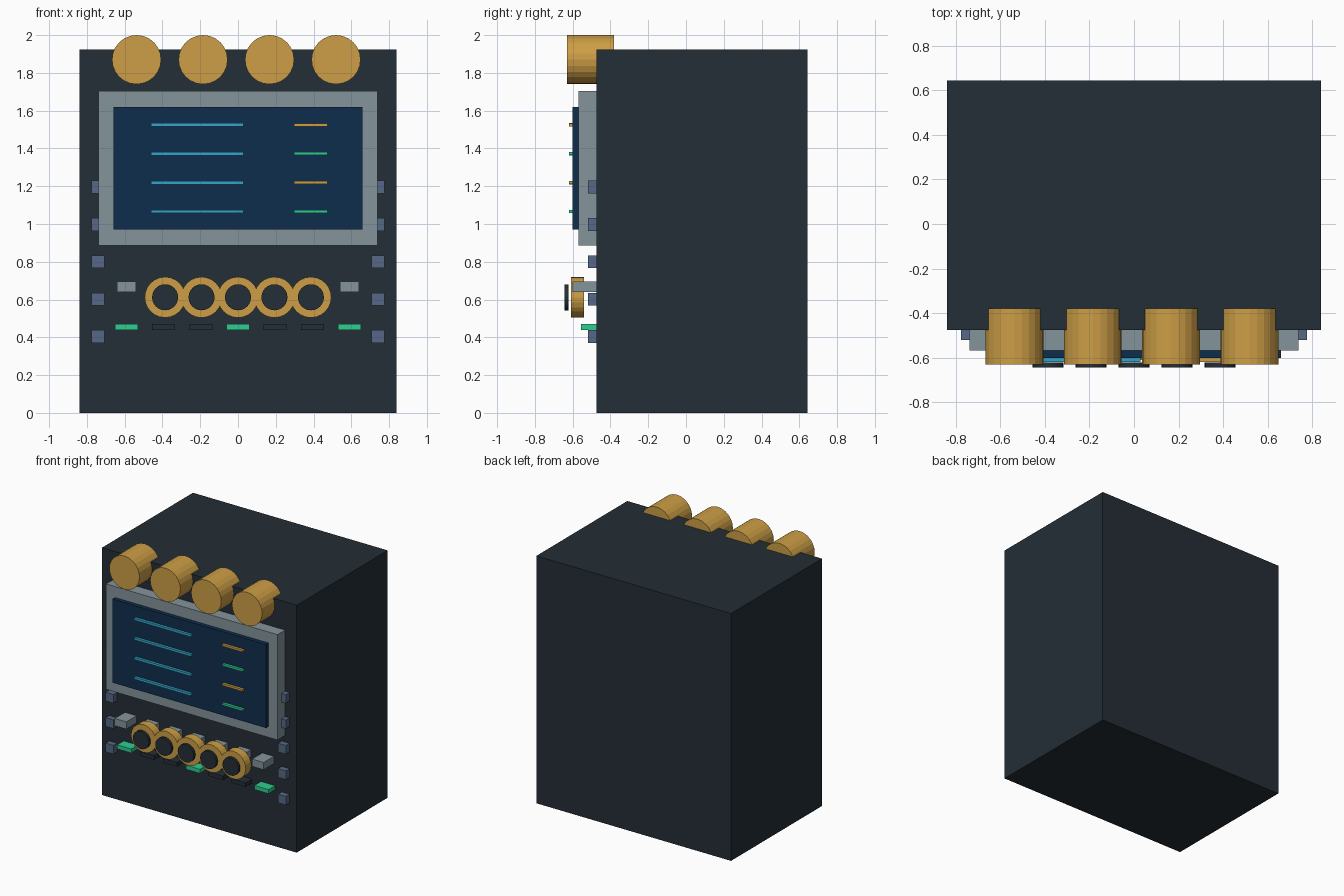
import bpy
import math

cube = bpy.data.objects.get("Cube")
if cube:
    bpy.data.objects.remove(cube, do_unlink=True)


def linear(c):
    c /= 255
    return c / 12.92 if c <= 0.04045 else ((c + 0.055) / 1.055) ** 2.4


def material(name, r, g, b):
    mat = bpy.data.materials.new(name)
    mat.use_nodes = True
    colour = (linear(r), linear(g), linear(b), 1)
    mat.diffuse_color = colour
    bsdf = mat.node_tree.nodes["Principled BSDF"]
    bsdf.inputs["Base Color"].default_value = colour
    bsdf.inputs["Roughness"].default_value = 0.7
    return mat


charcoal = material("charcoal", 36, 46, 54)
grey = material("steel grey", 132, 148, 155)
navy = material("screen navy", 15, 45, 77)
cyan = material("cyan", 52, 165, 200)
gold = material("gold", 205, 158, 70)
green = material("green", 46, 205, 143)
slate = material("slate blue", 86, 105, 134)

FACE = -0.475  # front plane of the cabinet


def finish(name, mat):
    obj = bpy.context.object
    obj.name = name
    obj.data.materials.append(mat)
    return obj


def box(name, mat, x, z, width, height, front, back=FACE):
    bpy.ops.mesh.primitive_cube_add(size=1, location=(x, (front + back) / 2, z))
    obj = finish(name, mat)
    obj.scale = (width, back - front, height)
    bpy.ops.object.transform_apply(location=False, rotation=False, scale=True)
    return obj


def disc(name, mat, x, z, radius, front, back):
    bpy.ops.mesh.primitive_cylinder_add(
        vertices=24, radius=radius, depth=back - front,
        location=(x, (front + back) / 2, z), rotation=(math.pi / 2, 0, 0))
    return finish(name, mat)


# Cabinet, screen surround and screen
box("cabinet", charcoal, 0, 0.9625, 1.676, 1.925, FACE, 0.643)
box("screen_frame", grey, 0, 1.295, 1.476, 0.82, -0.568)
box("screen", navy, 0, 1.295, 1.32, 0.65, -0.6, -0.56)

# Readout lines on the screen
for i in range(4):
    z = 1.525 - 0.153 * i
    box("readout_long", cyan, -0.215, z, 0.49, 0.018, -0.62, -0.6)
    box("readout_short", green if i % 2 else gold, 0.386, z, 0.178, 0.016, -0.62, -0.6)

# Round lamps along the top edge
for i in range(4):
    disc("top_lamp", gold, -0.537 + 0.352 * i, 1.87, 0.13, -0.63, -0.38)

# Row of dials with dark caps
for i in range(-2, 3):
    disc("dial", gold, 0.193 * i, 0.612, 0.108, -0.61, -0.54)
    disc("dial_cap", charcoal, 0.193 * i, 0.612, 0.069, -0.643, -0.622)

# Switches and keys, every third key lit
for i in range(-3, 4):
    x = 0.197 * i
    box("switch", grey, x, 0.668, 0.1, 0.057, -0.6)
    box("key", charcoal if i % 3 else green, x, 0.455, 0.122, 0.032, -0.555)

# Side buttons
for side in (-1, 1):
    for i in range(5):
        box("side_button", slate, side * 0.742, 0.404 + 0.198 * i, 0.068, 0.068, -0.52)
